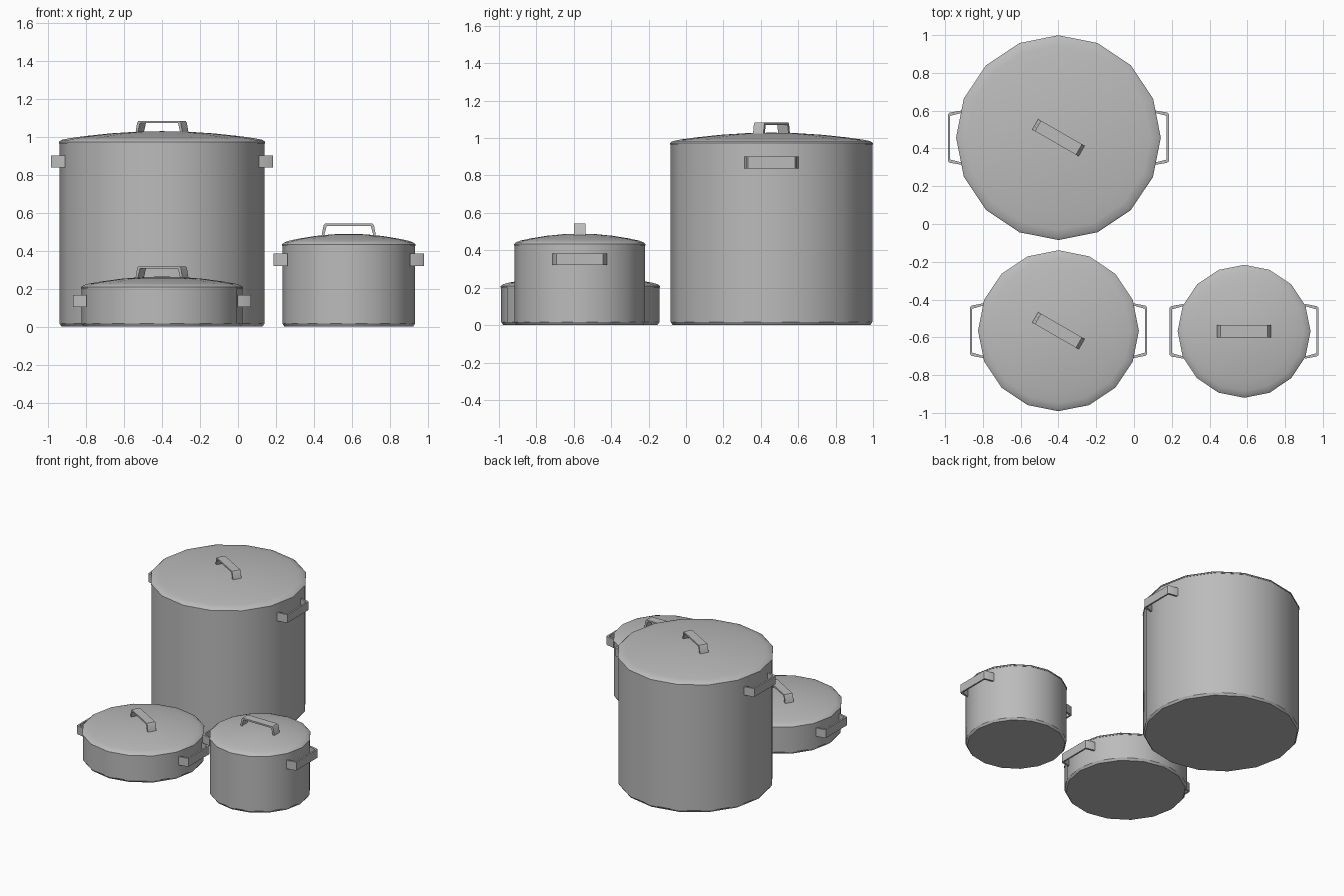
import bpy, bmesh
from math import radians, sin, cos, pi
from mathutils import Matrix, Vector

if "Cube" in bpy.data.objects:
    bpy.data.objects.remove(bpy.data.objects["Cube"])

SIDES = 16

steel = bpy.data.materials.new("brushed_grey")
steel.use_nodes = True
GREY = (0.5, 0.5, 0.5, 1)
steel.diffuse_color = GREY
steel.node_tree.nodes["Principled BSDF"].inputs["Base Color"].default_value = GREY


def finish(name, bm, matrix):
    bmesh.ops.recalc_face_normals(bm, faces=bm.faces)
    mesh = bpy.data.meshes.new(name)
    bm.to_mesh(mesh)
    bm.free()
    mesh.materials.append(steel)
    obj = bpy.data.objects.new(name, mesh)
    bpy.context.collection.objects.link(obj)
    obj.matrix_world = matrix
    bpy.ops.object.select_all(action="DESELECT")
    obj.select_set(True)
    bpy.context.view_layer.objects.active = obj
    bpy.ops.object.shade_smooth_by_angle(angle=radians(30))
    return obj


def lathe(name, profile, matrix):
    """Turn a (radius, height) profile that starts and ends on the axis."""
    bm = bmesh.new()
    rings = []
    for r, z in profile:
        count = SIDES if r else 1
        rings.append([bm.verts.new((r * cos(2 * pi * i / SIDES), r * sin(2 * pi * i / SIDES), z))
                      for i in range(count)])
    for a, b in zip(rings, rings[1:]):
        for i in range(SIDES):
            j = (i + 1) % SIDES
            corners = [a[i % len(a)], a[j % len(a)], b[j % len(b)], b[i % len(b)]]
            bm.faces.new(list(dict.fromkeys(corners)))
    return finish(name, bm, matrix)


def handle(name, matrix, rise, width=0.064, wall=0.012):
    """Bent strap: spans local x, rises along local z."""
    half = [(0.145, 0), (0.133, rise - 0.01), (0.125, rise)]
    inner = [(0.145 - wall, 0), (0.128 - wall, rise - wall)]
    outline = half + [(-x, z) for x, z in reversed(half)]
    outline += [(-x, z) for x, z in inner] + list(reversed(inner))
    bm = bmesh.new()
    face = bm.faces.new([bm.verts.new((x, -width / 2, z)) for x, z in outline])
    side = bmesh.ops.extrude_face_region(bm, geom=[face])["geom"]
    bmesh.ops.translate(bm, vec=(0, width, 0),
                        verts=[v for v in side if isinstance(v, bmesh.types.BMVert)])
    return finish(name, bm, matrix)


def pot(name, x, y, radius, height, grip_z, turn):
    place = Matrix.Translation((x, y, 0))
    # Hollow body with a chamfered foot
    lathe(name + "_body", [(0, 0), (radius - 0.014, 0), (radius - 0.003, 0.016),
                           (radius - 0.003, height), (radius - 0.015, height),
                           (radius - 0.015, 0.015), (0, 0.015)], place)
    # Domed lid with a narrow rim
    dome = [(radius * t, height + 0.018 + 0.046 * (1 - t * t)) for t in (0.9, 0.75, 0.5, 0.25, 0)]
    lathe(name + "_lid", [(0, height), (radius, height), (radius, height + 0.008),
                          (radius - 0.012, height + 0.018)] + dome, place)
    top = height + 0.118
    base = height + 0.042
    handle(name + "_lid_handle",
           place @ Matrix.Translation((0, 0, base)) @ Matrix.Rotation(turn, 4, "Z"), top - base)
    # Side handles, base sunk just into the wall
    stand = Matrix(((0, 0, 1, 0), (1, 0, 0, 0), (0, 1, 0, 0), (0, 0, 0, 1)))
    wall_x = min(radius * cos(pi / 8), radius - 0.03) + (0.145 < radius * sin(pi / 8)) * 0.004
    reach = radius + 0.043
    for side, angle in (("left", 0), ("right", pi)):
        handle(f"{name}_{side}_handle",
               place @ Matrix.Rotation(angle, 4, "Z")
               @ Matrix.Translation((wall_x, 0, grip_z)) @ stand, reach - wall_x)


pot("stock_pot", -0.4, 0.457, 0.542, 0.965, 0.87, radians(-30))
pot("wide_pan", -0.4, -0.565, 0.426, 0.2, 0.136, radians(-30))
pot("sauce_pot", 0.583, -0.568, 0.352, 0.425, 0.352, 0)
